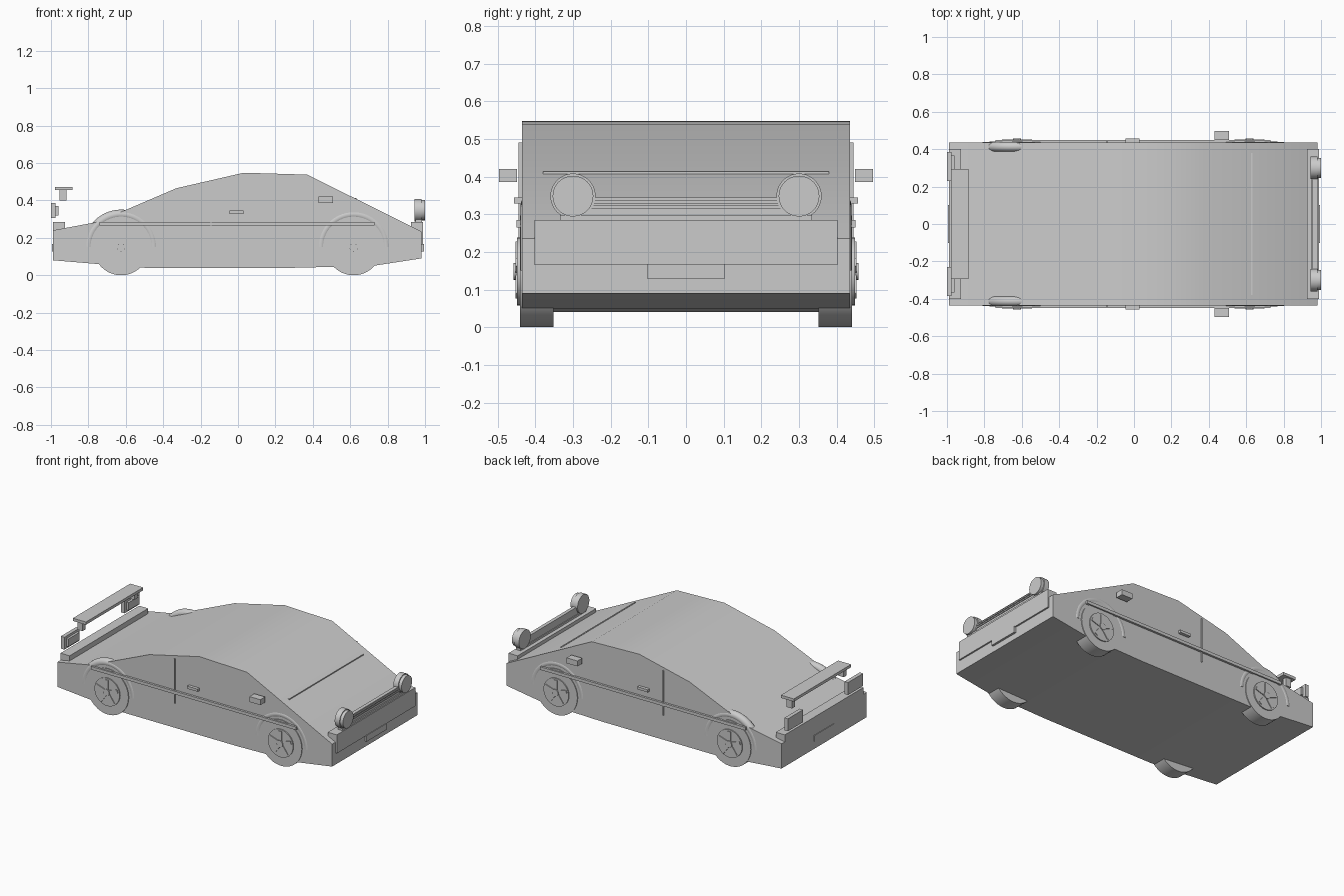
import bpy, bmesh, math
from mathutils import Matrix, Vector

cube = bpy.data.objects.get("Cube")
if cube:
    bpy.data.objects.remove(cube, do_unlink=True)

grey = bpy.data.materials.new("plain grey")
grey.use_nodes = True
colour = (0.6, 0.6, 0.6, 1)
grey.diffuse_color = colour
grey.node_tree.nodes["Principled BSDF"].inputs["Base Color"].default_value = colour


def finish(name, bm, angle=30):
    bmesh.ops.recalc_face_normals(bm, faces=bm.faces)
    mesh = bpy.data.meshes.new(name)
    bm.to_mesh(mesh)
    bm.free()
    mesh.materials.append(grey)
    obj = bpy.data.objects.new(name, mesh)
    bpy.context.collection.objects.link(obj)
    bpy.ops.object.select_all(action='DESELECT')
    obj.select_set(True)
    bpy.context.view_layer.objects.active = obj
    bpy.ops.object.shade_smooth_by_angle(angle=math.radians(angle))
    return obj


def add_box(bm, x, y, z, turn=Matrix()):
    """Box between pairs of limits on each axis."""
    centre = Vector([sum(p) / 2 for p in (x, y, z)])
    size = [abs(p[1] - p[0]) for p in (x, y, z)]
    bmesh.ops.create_cube(bm, size=1, matrix=turn @ Matrix.Translation(centre)
                          @ Matrix.Diagonal((*size, 1)))


def box(name, x, y, z):
    bm = bmesh.new()
    add_box(bm, x, y, z)
    return finish(name, bm)


def add_disc(bm, radius, start, end, axis, centre, segments=40):
    """Cylinder along one axis between start and end."""
    turn = Matrix.Rotation(math.pi / 2, 4, 'X' if axis == 'Y' else 'Y')
    place = Vector(centre)
    place['XYZ'.index(axis)] = (start + end) / 2
    bmesh.ops.create_cone(bm, cap_ends=True, segments=segments, radius1=radius,
                          radius2=radius, depth=abs(end - start),
                          matrix=Matrix.Translation(place) @ turn)


# Body: side profile extruded across the width
profile = [(-.99, .08), (-.99, .24), (-.75, .285), (-.33, .465), (.03, .548),
           (.37, .538), (.98, .235), (.98, .09), (.72, .05), (.3, .04),
           (-.5, .04), (-.75, .06)]
bm = bmesh.new()
side = bm.faces.new([bm.verts.new((x, -.436, z)) for x, z in profile])
wall = bmesh.ops.extrude_face_region(bm, geom=[side])
bmesh.ops.translate(bm, vec=(0, .872, 0),
                    verts=[v for v in wall['geom'] if isinstance(v, bmesh.types.BMVert)])
finish("body", bm)


def wheel(name, x, s):
    z = .148
    bm = bmesh.new()
    add_disc(bm, .148, s * .352, s * .441, 'Y', (x, 0, z), 48)
    finish(name + "_tyre", bm)
    # Rim dish, five spokes and hub cap
    bm = bmesh.new()
    add_disc(bm, .09, s * .43, s * .448, 'Y', (x, 0, z))
    for i in range(5):
        turn = (Matrix.Translation((x, 0, z))
                @ Matrix.Rotation(math.tau * i / 5, 4, 'Y'))
        add_box(bm, (-.011, .011), (s * .44, s * .453), (.01, .08), turn)
    add_disc(bm, .022, s * .44, s * .458, 'Y', (x, 0, z), 20)
    finish(name + "_rim", bm)


def arch(name, x, s):
    """Half ring over a wheel, partly sunk in the body side."""
    centre = Vector((x, s * .413, .15))
    bm = bmesh.new()
    place = Matrix.Translation(centre + Vector((.175, 0, 0)))
    ring = bmesh.ops.create_circle(bm, segments=16, radius=.026, matrix=place)
    edges = list({e for v in ring['verts'] for e in v.link_edges})
    bmesh.ops.spin(bm, geom=ring['verts'] + edges, cent=centre, axis=(0, -1, 0),
                   angle=math.pi, steps=28)
    bmesh.ops.holes_fill(bm, edges=[e for e in bm.edges if e.is_boundary])
    finish(name, bm, 50)


# Parts repeated on both flanks
for s, flank in ((-1, "near"), (1, "far")):
    for x, end in ((-.625, "rear"), (.618, "front")):
        wheel(f"{flank}_{end}_wheel", x, s)
        arch(f"{flank}_{end}_arch", x, s)
    box(flank + "_side_trim", (-.74, .73), (s * .42, s * .45), (.265, .285))
    box(flank + "_door_seam", (-.148, -.141), (s * .42, s * .444), (.2, .49))
    box(flank + "_door_handle", (-.045, .03), (s * .42, s * .456), (.328, .345))
    box(flank + "_mirror", (.43, .508), (s * .448, s * .497), (.385, .42))

    # Round lamps standing on the nose
    bm = bmesh.new()
    add_disc(bm, .06, .945, .98, 'X', (0, s * .3, .348))
    add_disc(bm, .054, .97, 1, 'X', (0, s * .3, .348))
    finish(flank + "_headlamp", bm)

    # Tail lamps and wing posts
    box(flank + "_tail_lamp", (-1, -.975), (s * .23, s * .385), (.305, .385))
    box(flank + "_tail_lamp_back", (-.98, -.96), (s * .25, s * .365), (.32, .37))
    box(flank + "_wing_post", (-.955, -.918), (s * .25, s * .28), (.4, .455))

# Bumpers and number plates at both ends
for s, end in ((1, "front"), (-1, "rear")):
    box(end + "_bumper", (s * .925, s * .99), (-.402, .402), (.165, .285))
    box(end + "_plate", (s * .97, s * .994), (-.102, .102), (.128, .168))

# Grille between the headlamps
box("grille_base", (.95, .985), (-.335, .335), (.28, .298))
box("grille_panel", (.955, .978), (-.3, .3), (.29, .345))
for z in (.319, .333):
    box("grille_bar", (.97, .983), (-.27, .27), (z - .004, z + .004))

# Windscreen base strip and tail wing
box("windscreen_strip", (.625, .633), (-.38, .38), (.4, .414))
box("tail_wing", (-.978, -.885), (-.293, .293), (.455, .473))
